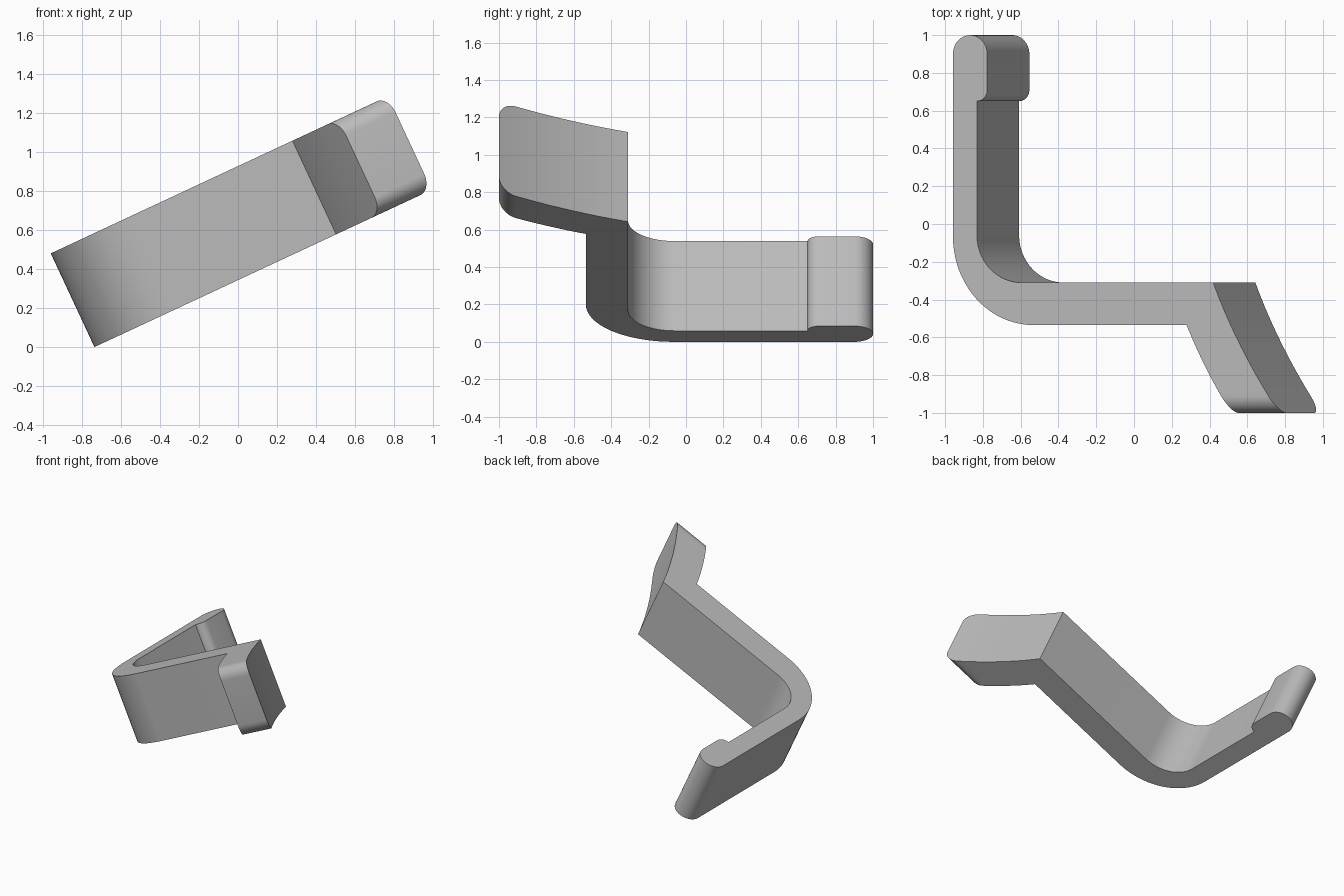
import bpy, bmesh
from math import sin, cos, pi, radians, sqrt
from mathutils import Matrix

cube = bpy.data.objects.get("Cube")
if cube:
    bpy.data.objects.remove(cube, do_unlink=True)

WIDTH = 0.529     # strap width, extruded direction
TILT = radians(25)
FILLET = 0.09     # rounding of the blade tip


def arc(cu, cy, ru, ry, a0, a1, n):
    """Elliptic arc in the profile plane, angles in degrees."""
    angles = [radians(a0 + (a1 - a0) * i / n) for i in range(n + 1)]
    return [(cu + ru * cos(a), cy + ry * sin(a)) for a in angles]


def blade_rail(u0, y0, u1, sag, n=14, m=10):
    """Slightly bowed edge of the blade, sampled finely at its rounded tip."""
    tip = -1 + FILLET
    ys = [y0 + (tip - y0) * i / n for i in range(n)]
    ys += [tip - FILLET * sin(i / m * pi / 2) for i in range(m + 1)]
    rail = []
    for y in ys:
        t = (y - y0) / (-1 - y0)
        rail.append((u0 + (u1 - u0) * t - 4 * sag * t * (1 - t), y))
    return rail


def inset(y):
    """How far the tip rounding narrows the strap at depth y."""
    d = max(0, FILLET - 1 - y)
    return FILLET - sqrt(max(0, FILLET ** 2 - d ** 2))


# Inner rail: rounded lip, step, arm, elbow, blade
lip_step = arc(0.14, 0.71, 0.06, 0.06, 0, -90, 8)
inner = arc(0.1, 0.9, 0.1, 0.1, 90, 0, 10) + lip_step
inner += arc(0.40, -0.06, 0.26, 0.25, 180, 270, 20)
inner += blade_rail(1.52, -0.31, 1.905, 0.027)

# Outer rail, point for point opposite the inner one
outer = arc(0.1, 0.9, 0.1, 0.1, 90, 180, 10) + [(0, y) for u, y in lip_step]
outer += arc(0.47, -0.065, 0.47, 0.47, 180, 270, 20)
outer += blade_rail(1.365, -0.535, 1.625, 0.014)

# Loft four-cornered sections along the rails
bm = bmesh.new()
rings = []
for (uo, yo), (ui, yi) in zip(outer, inner):
    corners = [(uo, yo, inset(yo)), (ui, yi, inset(yi)),
               (ui, yi, WIDTH - inset(yi)), (uo, yo, WIDTH - inset(yo))]
    rings.append([bm.verts.new(c) for c in corners])
for a, b in zip(rings, rings[1:]):
    for k in range(4):
        j = (k + 1) % 4
        bm.faces.new((a[k], a[j], b[j], b[k]))
bm.faces.new(rings[-1])
bmesh.ops.remove_doubles(bm, verts=bm.verts, dist=0.0001)
bmesh.ops.recalc_face_normals(bm, faces=bm.faces)

# Tilt the strap so its lower left edge rests on the ground
bmesh.ops.transform(bm, verts=bm.verts, matrix=Matrix.Translation((-0.735, 0, 0))
                    @ Matrix.Rotation(-TILT, 4, 'Y'))
mesh = bpy.data.meshes.new("hook_strap")
bm.to_mesh(mesh)
bm.free()
strap = bpy.data.objects.new("hook_strap", mesh)
bpy.context.collection.objects.link(strap)

# Plain grey finish
grey = bpy.data.materials.new("plain_grey")
grey.use_nodes = True
color = (0.5, 0.5, 0.5, 1)
grey.diffuse_color = color
grey.node_tree.nodes["Principled BSDF"].inputs["Base Color"].default_value = color
mesh.materials.append(grey)

# Smooth curves, sharp edges
bpy.ops.object.select_all(action='DESELECT')
strap.select_set(True)
bpy.context.view_layer.objects.active = strap
bpy.ops.object.shade_smooth_by_angle(angle=radians(30))
